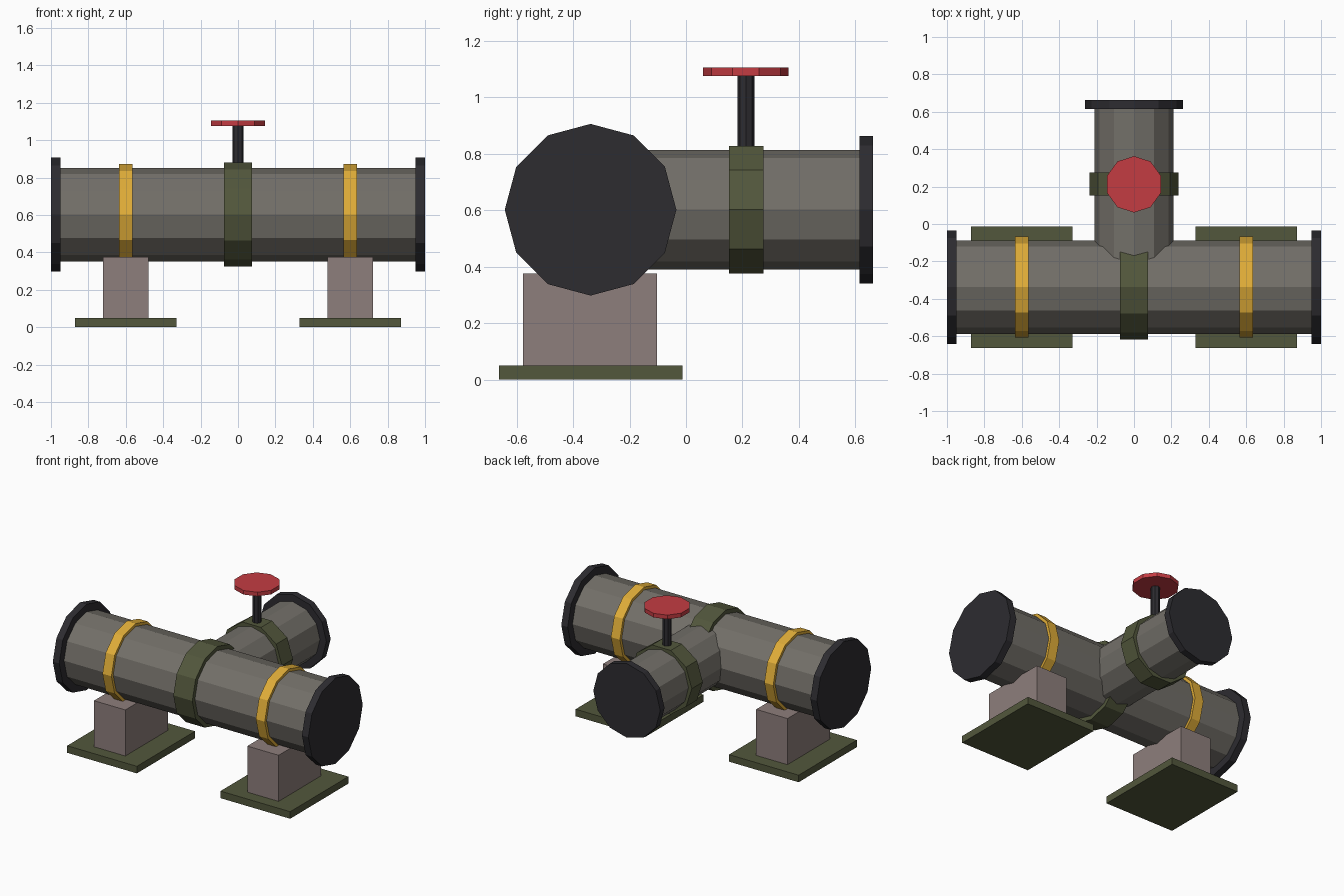
import bpy, math
from mathutils import Matrix

if "Cube" in bpy.data.objects:
    bpy.data.objects.remove(bpy.data.objects["Cube"])

AXIS_Y, AXIS_Z = -0.338, 0.602


def material(name, rgb):
    m = bpy.data.materials.new(name)
    m.diffuse_color = (*rgb, 1)
    m.use_nodes = True
    m.node_tree.nodes["Principled BSDF"].inputs["Base Color"].default_value = m.diffuse_color
    return m


PIPE = material("pipe_grey", (0.17, 0.16, 0.14))
DARK = material("dark_metal", (0.026, 0.025, 0.03))
GREEN = material("olive", (0.085, 0.095, 0.045))
YELLOW = material("yellow", (0.75, 0.42, 0.04))
RED = material("red", (0.55, 0.045, 0.055))
STONE = material("support_stone", (0.27, 0.21, 0.2))


def finish(name, mat):
    ob = bpy.context.object
    ob.name = name
    ob.data.materials.append(mat)
    return ob


def prism(name, axis, start, end, centre, radius, mat, sides=12):
    """Flat-sided cylinder from start to end along an axis; centre gives the other two coordinates."""
    mid = (start + end) / 2
    a, b = centre
    loc = {"x": (mid, a, b), "y": (a, mid, b), "z": (a, b, mid)}[axis]
    bpy.ops.mesh.primitive_cylinder_add(vertices=sides, radius=radius, depth=end - start, location=loc)
    ob = finish(name, mat)
    # the first vertex points along +y; turn it to +x before tipping onto y
    if axis == "x":
        ob.data.transform(Matrix.Rotation(math.pi / 2, 4, "Y"))
    elif axis == "y":
        ob.data.transform(Matrix.Rotation(math.pi / 2, 4, "X") @ Matrix.Rotation(math.pi / 2, 4, "Z"))
    return ob


def box(name, centre, size, mat):
    bpy.ops.mesh.primitive_cube_add(size=1, location=centre)
    ob = finish(name, mat)
    ob.data.transform(Matrix.Diagonal((*size, 1)))
    return ob


# Main pipe and its centre collar
main = (AXIS_Y, AXIS_Z)
prism("main_pipe", "x", -0.96, 0.96, main, 0.25, PIPE)
prism("centre_collar", "x", -0.074, 0.074, main, 0.279, GREEN)

# End flanges, yellow bands, supports and base plates on both sides
for side, s in (("left", -1), ("right", 1)):
    prism(side + "_flange", "x", s * 0.975 - 0.025, s * 0.975 + 0.025, main, 0.304, DARK)
    prism(side + "_band", "x", s * 0.6 - 0.035, s * 0.6 + 0.035, main, 0.27, YELLOW)
    box(side + "_support", (s * 0.6, -0.34, 0.21), (0.245, 0.475, 0.332), STONE)
    box(side + "_base_plate", (s * 0.6, AXIS_Y, 0.025), (0.545, 0.65, 0.05), GREEN)

# Branch pipe with valve collar and end flange
branch = (0, AXIS_Z)
prism("branch_pipe", "y", AXIS_Y, 0.63, branch, 0.212, PIPE)
prism("valve_collar", "y", 0.152, 0.275, branch, 0.238, GREEN, 10)
prism("branch_flange", "y", 0.614, 0.662, branch, 0.262, DARK)

# Valve stem and handwheel
valve = (0, 0.212)
prism("valve_stem", "z", 0.78, 1.085, valve, 0.03, DARK, 8)
prism("handwheel", "z", 1.076, 1.105, valve, 0.151, RED, 10)
